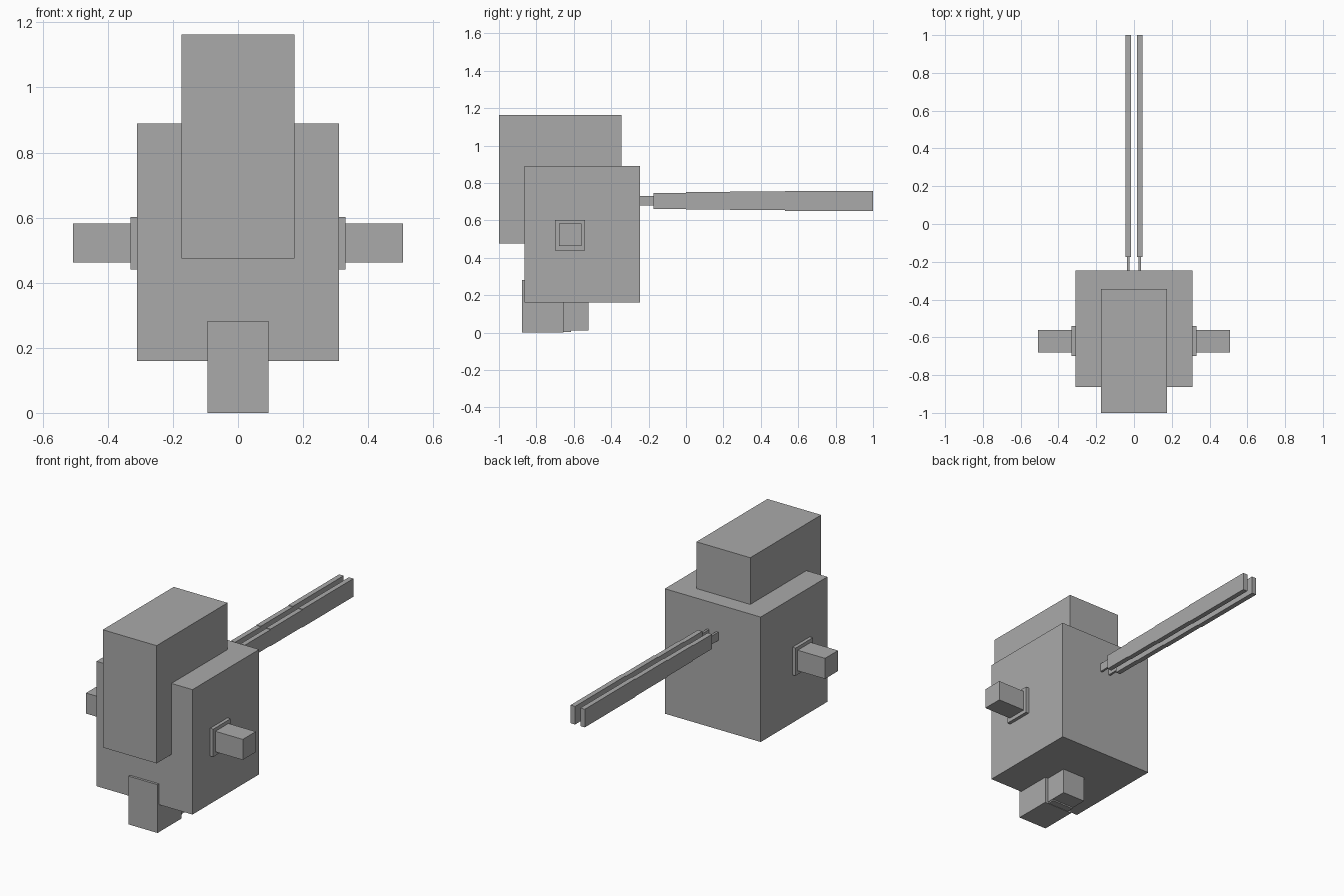
import bpy

# Remove the default cube
if "Cube" in bpy.data.objects:
    bpy.data.objects.remove(bpy.data.objects["Cube"], do_unlink=True)

# Single flat colour
grey = bpy.data.materials.new("plain grey")
grey.use_nodes = True
colour = (0.4, 0.4, 0.4, 1)
grey.diffuse_color = colour
grey.node_tree.nodes["Principled BSDF"].inputs["Base Color"].default_value = colour


def box(name, xs, ys, zs):
    """Box spanning the given (low, high) range on each axis."""
    spans = (xs, ys, zs)
    bpy.ops.mesh.primitive_cube_add(size=1, location=[(a + b) / 2 for a, b in spans])
    obj = bpy.context.object
    obj.name = name
    obj.scale = [b - a for a, b in spans]
    bpy.ops.object.transform_apply(location=False, rotation=False, scale=True)
    obj.data.materials.append(grey)
    return obj


def pair(name, xs, ys, zs):
    """The same box on the left (+x) and right (-x) sides."""
    box("left_" + name, xs, ys, zs)
    box("right_" + name, (-xs[1], -xs[0]), ys, zs)


# Body and head
box("body", (-0.31, 0.31), (-0.863, -0.247), (0.16, 0.89))
box("head", (-0.174, 0.174), (-1, -0.345), (0.475, 1.163))

# Arms with shoulder plates
pair("shoulder_plate", (0.30, 0.33), (-0.70, -0.54), (0.44, 0.602))
pair("arm", (0.32, 0.507), (-0.68, -0.56), (0.462, 0.582))

# Foot: front block, rear block and thin sole
box("foot_front", (-0.094, 0.094), (-0.877, -0.655), (0, 0.282))
box("foot_rear", (-0.074, 0.074), (-0.66, -0.52), (0.01, 0.18))
box("foot_sole", (-0.07, 0.07), (-0.66, -0.615), (0.002, 0.02))

# Twin tail rails: thin stubs, then segments that grow slightly taller
pair("tail_stub", (0.023, 0.036), (-0.26, -0.17), (0.68, 0.729))
stops = (-0.175, 0, 0.235, 0.53, 1)
for i, (start, end) in enumerate(zip(stops, stops[1:])):
    half = 0.043 + 0.0033 * i
    pair(f"tail_segment_{i + 1}", (0.017, 0.046), (start, end), (0.704 - half, 0.704 + half))
